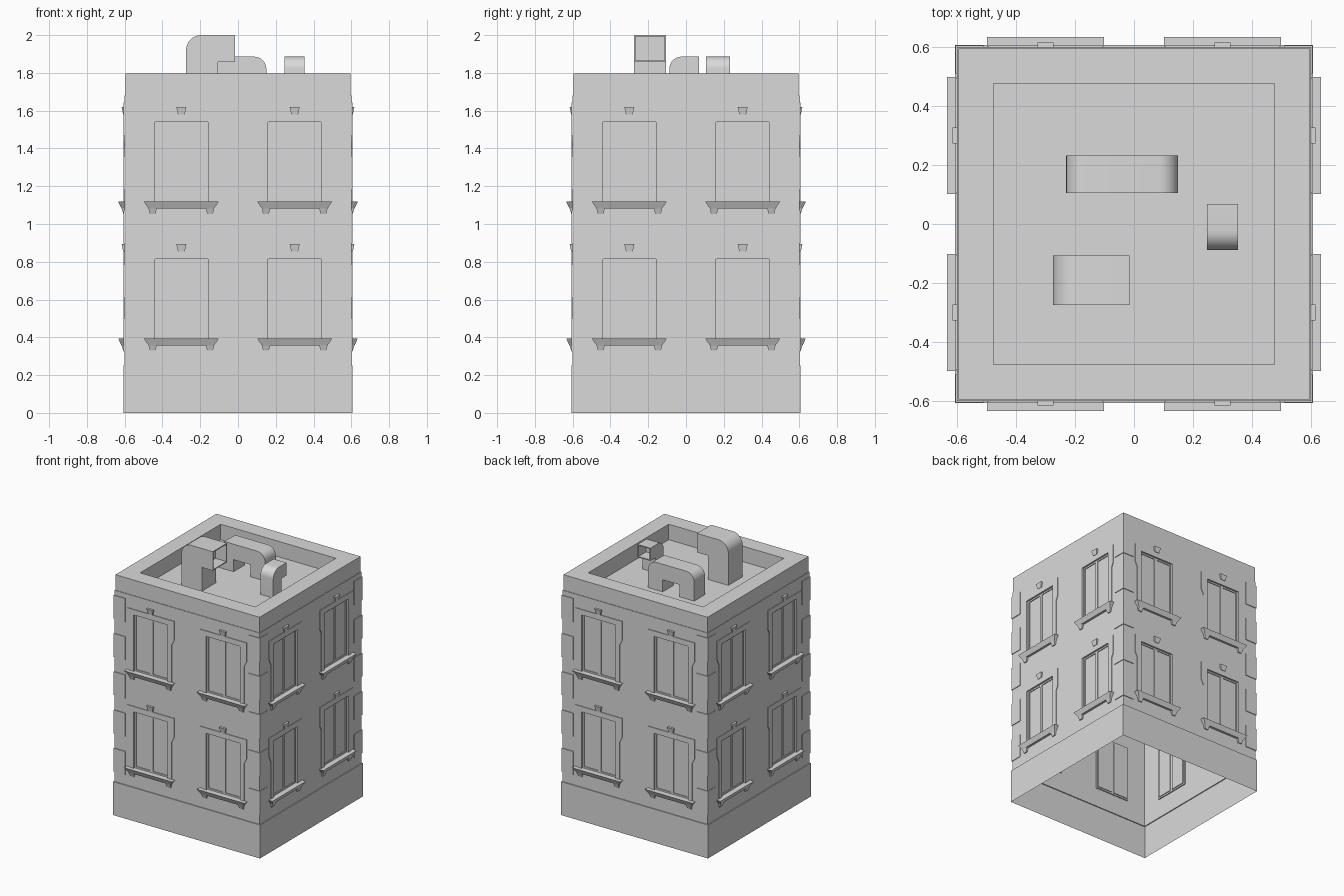
import bpy, bmesh, math
from mathutils import Matrix, Vector

if "Cube" in bpy.data.objects:
    bpy.data.objects.remove(bpy.data.objects["Cube"], do_unlink=True)

grey = bpy.data.materials.new("stone_grey")
grey.use_nodes = True
grey.diffuse_color = (0.7, 0.7, 0.7, 1)
grey.node_tree.nodes["Principled BSDF"].inputs["Base Color"].default_value = (0.7, 0.7, 0.7, 1)

WALL, TRIM, BASE, CORNICE = 0.6, 0.605, 0.607, 0.596
BASE_TOP, ROOF, TOP, INNER = 0.25, 1.68, 1.796, 0.476
SIDES = [Matrix.Rotation(k * math.pi / 2, 4, 'Z') for k in range(4)]
HALF, SILL, HEAD, STOREY, BAY = 0.14, 1.118, 1.54, 0.725, 0.3
WINDOWS = [(u, dz) for u in (-BAY, BAY) for dz in (0, -STOREY)]


def finish(bm, name, smooth=False):
    mesh = bpy.data.meshes.new(name)
    bm.to_mesh(mesh)
    bm.free()
    mesh.materials.append(grey)
    ob = bpy.data.objects.new(name, mesh)
    bpy.context.scene.collection.objects.link(ob)
    if smooth:
        bpy.ops.object.select_all(action='DESELECT')
        ob.select_set(True)
        bpy.context.view_layer.objects.active = ob
        bpy.ops.object.shade_smooth_by_angle(angle=math.radians(40))


def face(bm, m, pts):
    """Face from (across, outward, up) points on one side of the building."""
    return bm.faces.new([bm.verts.new(m @ Vector((u, -d, z))) for u, d, z in pts])


def relief(bm, m, back, front):
    """Raised shape: its front outline and the walls back to the facade."""
    face(bm, m, front)
    n = len(front)
    for i in range(n):
        j = (i + 1) % n
        face(bm, m, [front[i], back[i], back[j], front[j]])


def block(bm, m, u, low, high):
    """Tapered block; low and high are (half width, outward, height)."""
    (wl, dl, zl), (wh, dh, zh) = low, high
    front = [(u - wl, dl, zl), (u + wl, dl, zl), (u + wh, dh, zh), (u - wh, dh, zh)]
    relief(bm, m, [(a, WALL, z) for a, d, z in front], front)


def per_window(name, build):
    bm = bmesh.new()
    for m in SIDES:
        for u, dz in WINDOWS:
            build(bm, m, u, dz)
    bmesh.ops.remove_doubles(bm, verts=bm.verts, dist=0.0001)
    finish(bm, name)


# Base, cornice, parapet and sunken roof, as stacked square loops
def shell(name, loops, cap=False):
    bm = bmesh.new()
    for (r0, z0), (r1, z1) in zip(loops, loops[1:]):
        for m in SIDES:
            face(bm, m, [(-r0, r0, z0), (r0, r0, z0), (r1, r1, z1), (-r1, r1, z1)])
    if cap:
        r, z = loops[-1]
        face(bm, SIDES[0], [(-r, r, z), (r, r, z), (r, -r, z), (-r, -r, z)])
    bmesh.ops.remove_doubles(bm, verts=bm.verts, dist=0.0001)
    finish(bm, name)


shell("base_band", [(BASE, 0), (BASE, BASE_TOP), (WALL, BASE_TOP)])
shell("parapet_and_roof", [(WALL, ROOF), (CORNICE, ROOF), (CORNICE, TOP),
                           (INNER, TOP), (INNER, ROOF)], cap=True)

# Walls with window openings
bm = bmesh.new()
us = [-WALL, -BAY - HALF, -BAY + HALF, BAY - HALF, BAY + HALF, WALL]
zs = [BASE_TOP, SILL - STOREY, HEAD - STOREY, SILL, HEAD, ROOF]
for m in SIDES:
    for i in range(5):
        for j in range(5):
            if i % 2 and j % 2:
                continue
            face(bm, m, [(us[i], WALL, zs[j]), (us[i + 1], WALL, zs[j]),
                         (us[i + 1], WALL, zs[j + 1]), (us[i], WALL, zs[j + 1])])
bmesh.ops.remove_doubles(bm, verts=bm.verts, dist=0.0001)
finish(bm, "walls")

SASH = WALL - 0.008


# Window reveals and paired sashes with sunken panes
def window(bm, m, u, dz):
    z0, z1 = SILL + dz, HEAD + dz
    ring = [(u - HALF, z0), (u + HALF, z0), (u + HALF, z1), (u - HALF, z1)]
    for (a, b), (c, d) in zip(ring, ring[1:] + ring[:1]):
        face(bm, m, [(a, WALL, b), (c, WALL, d), (c, SASH, d), (a, SASH, b)])
    panes = [face(bm, m, [(a, SASH, z0), (a + HALF, SASH, z0),
                          (a + HALF, SASH, z1), (a, SASH, z1)]) for a in (u - HALF, u)]
    bm.normal_update()
    bmesh.ops.inset_individual(bm, faces=panes, thickness=0.016)
    for f in bmesh.ops.extrude_discrete_faces(bm, faces=panes)["faces"]:
        bmesh.ops.translate(bm, verts=f.verts, vec=m @ Vector((0, 0.006, 0)))


per_window("windows", window)


# Raised surround with a wider eared head
def surround(bm, m, u, dz):
    right = [(HALF, SILL), (0.175, SILL), (0.175, 1.4), (0.195, 1.44), (0.195, 1.58)]
    left = [(-a, z) for a, z in reversed(right)]
    outline = right + left + [(-HALF, HEAD), (HALF, HEAD)]
    relief(bm, m, [(u + a, WALL, z + dz) for a, z in outline],
           [(u + a, TRIM, z + dz) for a, z in outline])


per_window("window_surrounds", surround)


# Sill with two brackets, and the keystone
def sill(bm, m, u, dz):
    block(bm, m, u, (0.174, 0.617, 1.083 + dz), (0.198, 0.634, SILL + dz))
    for s in (-1, 1):
        block(bm, m, u + s * 0.152, (0.015, 0.607, 1.054 + dz), (0.022, 0.617, 1.083 + dz))


per_window("window_sills", sill)
per_window("keystones", lambda bm, m, u, dz: block(
    bm, m, u, (0.018, 0.608, 1.58 + dz), (0.027, 0.616, 1.62 + dz)))

# Corner quoins as L-shaped blocks
bm = bmesh.new()
step = (ROOF - BASE_TOP) / 5
ell = [(WALL, WALL), (WALL, 0.51), (TRIM, 0.51), (TRIM, TRIM), (0.51, TRIM), (0.51, WALL)]
for m in SIDES:
    for k in range(5):
        z0 = BASE_TOP + step * k + 0.075
        f = bm.faces.new([bm.verts.new(m @ Vector((x, y, z0))) for x, y in ell])
        new = bmesh.ops.extrude_face_region(bm, geom=[f], use_keep_orig=True)["geom"]
        bmesh.ops.translate(bm, vec=(0, 0, 0.175),
                            verts=[v for v in new if isinstance(v, bmesh.types.BMVert)])
bmesh.ops.recalc_face_normals(bm, faces=bm.faces)
finish(bm, "corner_quoins")


# Roof ducts: a bent side profile swept sideways, rounded at the outer bend
def bend(a, z, r, start):
    """Quarter arc about (a, z), running clockwise from the start angle."""
    return [(a + r * math.cos(t), z + r * math.sin(t))
            for t in (math.radians(start - 90 * i / 8) for i in range(9))]


def duct(name, profile, w0, w1, along_y=False, mouth=None):
    bm = bmesh.new()
    place = (lambda a, w, z: (w, a, z)) if along_y else (lambda a, w, z: (a, w, z))
    f = bm.faces.new([bm.verts.new(place(a, w0, z)) for a, z in profile])
    new = bmesh.ops.extrude_face_region(bm, geom=[f], use_keep_orig=True)["geom"]
    bmesh.ops.translate(bm, vec=place(0, w1 - w0, 0),
                        verts=[v for v in new if isinstance(v, bmesh.types.BMVert)])
    bmesh.ops.recalc_face_normals(bm, faces=bm.faces)
    if mouth is not None:
        axis = 1 if along_y else 0
        end = [f for f in bm.faces if abs(f.calc_center_median()[axis] - mouth) < 0.001
               and f.normal[axis] > 0.9]
        bmesh.ops.inset_individual(bm, faces=end, thickness=0.01)
        for f in bmesh.ops.extrude_discrete_faces(bm, faces=end)["faces"]:
            bmesh.ops.translate(bm, verts=f.verts, vec=place(-0.09, 0, 0))
    finish(bm, name, smooth=True)


duct("tall_duct", [(-0.275, ROOF)] + bend(-0.195, 1.92, 0.08, 180) +
     [(-0.016, 2.0), (-0.016, 1.858), (-0.107, 1.858), (-0.107, ROOF)],
     -0.275, -0.107, mouth=-0.016)
duct("arched_duct", [(-0.23, ROOF)] + bend(-0.165, 1.821, 0.065, 180) +
     bend(0.085, 1.821, 0.065, 90) +
     [(0.15, ROOF), (0.03, ROOF), (0.03, 1.77), (-0.11, 1.77), (-0.11, ROOF)],
     0.105, 0.232)
duct("small_duct", [(-0.088, ROOF)] + bend(-0.023, 1.821, 0.065, 180) +
     [(0.068, 1.886), (0.068, 1.79), (0.01, 1.79), (0.01, ROOF)],
     0.247, 0.353, along_y=True, mouth=0.068)
